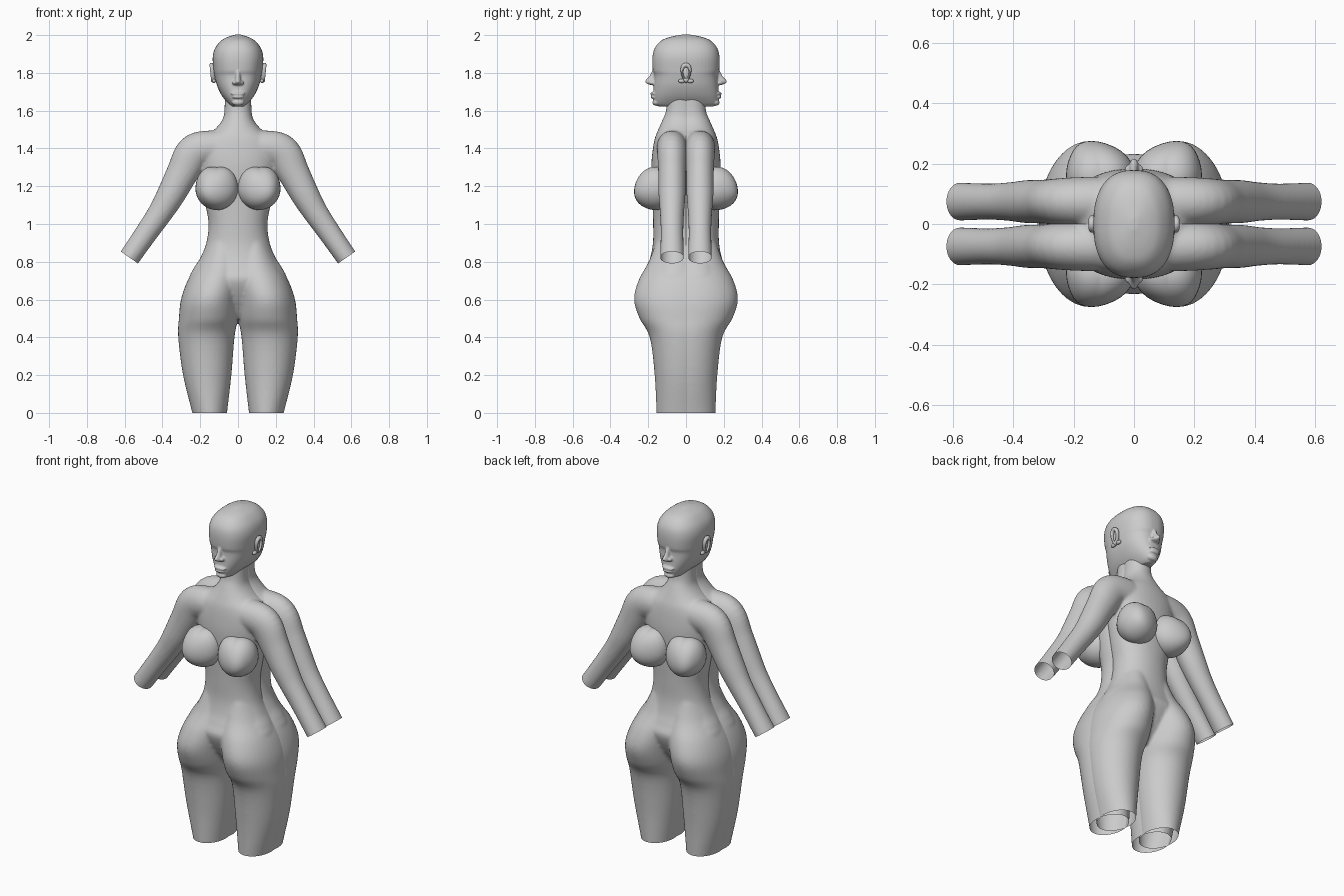
import bpy, bmesh, math
from mathutils import Vector, Matrix

if "Cube" in bpy.data.objects:
    bpy.data.objects.remove(bpy.data.objects["Cube"])


def spline(rows, k=5):
    """Catmull-Rom resampling of rows of numbers."""
    out = []
    for i in range(len(rows) - 1):
        p = [rows[max(0, min(len(rows) - 1, i + d))] for d in (-1, 0, 1, 2)]
        for s in range(k):
            t = s / k
            out.append([b + .5 * t * (c - a + t * (2*a - 5*b + 4*c - d + t * (3*(b - c) + d - a)))
                        for a, b, c, d in zip(*p)])
    return out + [list(rows[-1])]


def loft(bm, rings, n=40, power=2.0):
    """Closed tube through rings of (centre, u axis, v axis)."""
    loops = []
    for c, u, v in rings:
        loop = []
        for i in range(n):
            a = 2 * math.pi * i / n
            ca, sa = math.cos(a), math.sin(a)
            x = math.copysign(abs(ca) ** (2 / power), ca)
            y = math.copysign(abs(sa) ** (2 / power), sa)
            loop.append(bm.verts.new(c + u * x + v * y))
        loops.append(loop)
    for a, b in zip(loops, loops[1:]):
        for i in range(n):
            bm.faces.new((a[i], a[(i + 1) % n], b[(i + 1) % n], b[i]))
    bm.faces.new(loops[0][::-1])
    bm.faces.new(loops[-1])


def upright(rows):
    """Rows of z, centre x, radius x, centre y, radius y."""
    return [(Vector((cx, cy, z)), Vector((rx, 0, 0)), Vector((0, ry, 0)))
            for z, cx, rx, cy, ry in spline(rows)]


def ball(bm, loc, size, rot=(0, 0, 0)):
    m = Matrix.Translation(loc)
    for a, ax in zip(rot, 'XYZ'):
        m = m @ Matrix.Rotation(a, 4, ax)
    return bmesh.ops.create_uvsphere(bm, u_segments=32, v_segments=20, radius=1,
                                     matrix=m @ Matrix.Diagonal((*size, 1)))['verts']


def finish(name, bm, voxel=0, smooth=0):
    bmesh.ops.recalc_face_normals(bm, faces=bm.faces)
    me = bpy.data.meshes.new(name)
    bm.to_mesh(me)
    bm.free()
    ob = bpy.data.objects.new(name, me)
    bpy.context.collection.objects.link(ob)
    bpy.ops.object.select_all(action='DESELECT')
    bpy.context.view_layer.objects.active = ob
    ob.select_set(True)
    if voxel:
        r = ob.modifiers.new("fuse", 'REMESH')
        r.mode, r.voxel_size = 'VOXEL', voxel
        s = ob.modifiers.new("soften", 'SMOOTH')
        s.factor, s.iterations = .5, smooth
        for m in ("fuse", "soften"):
            bpy.ops.object.modifier_apply(modifier=m)
    bpy.ops.object.shade_smooth_by_angle(angle=math.radians(50))
    return ob


def mirror_y(ob):
    m = ob.modifiers.new("front_back", 'MIRROR')
    m.use_axis = (False, True, False)
    m.use_mirror_merge = False


# Front body: torso, arms and thighs fused, later mirrored to the back
bm = bmesh.new()
torso = [(.5, .07, .12), (.6, .18, .19), (.7, .255, .232), (.76, .238, .213), (.82, .2, .19),
         (.9, .168, .175), (1.0, .156, .174), (1.1, .172, .176), (1.2, .19, .18),
         (1.3, .207, .184), (1.38, .215, .178), (1.45, .19, .166), (1.5, .125, .147),
         (1.55, .084, .125), (1.6, .072, .106), (1.7, .07, .1)]
loft(bm, upright([(z, 0, rx, -y * .26, y * .74) for z, rx, y in torso]), power=2.15)
thigh = [(-.04, .148, .087, -.03, .124), (0, .15, .092, -.03, .126), (.2, .163, .128, -.03, .136),
         (.4, .1675, .149, -.03, .162), (.5, .157, .156, -.04, .206), (.6, .148, .154, -.045, .23),
         (.7, .122, .145, -.045, .207), (.8, .09, .118, -.04, .158), (.9, .08, .08, -.04, .12)]
arm = [(.04, 1.40, .085, .08), (.15, 1.405, .09, .082), (.235, 1.375, .096, .078),
       (.295, 1.27, .084, .073), (.355, 1.155, .075, .071), (.41, 1.062, .066, .064),
       (.48, .96, .06, .06), (.575, .823, .056, .063), (.61, .772, .056, .063)]
for s in (-1, 1):
    loft(bm, upright([(z, s * cx, rx, cy, ry) for z, cx, rx, cy, ry in thigh]))
    rows = spline(arm)
    rings = []
    for i, (x, z, r, ry) in enumerate(rows):
        a, b = rows[max(i - 1, 0)], rows[min(i + 1, len(rows) - 1)]
        d = Vector((s * (b[0] - a[0]), 0, b[1] - a[1])).normalized()
        rings.append((Vector((s * x, -.074, z)), Vector((d.z, 0, -d.x)) * r, Vector((0, ry, 0))))
    loft(bm, rings)
body = finish("body", bm, .0085, 7)

# Open ends of thighs and arms
bm = bmesh.new()
bm.from_mesh(body.data)


def cut(test, co, no):
    faces = [f for f in bm.faces if test(f.calc_center_median())]
    geom = set(faces)
    for f in faces:
        geom.update(f.verts)
        geom.update(f.edges)
    bmesh.ops.bisect_plane(bm, geom=list(geom), plane_co=co, plane_no=no, clear_outer=True)


cut(lambda c: c.z < .2, (0, 0, 0), (0, 0, -1))
for s in (-1, 1):
    cut(lambda c: c.x * s > .42 and c.z > .65, (s * .577, 0, .824), (s * .57, 0, -.82))
bm.to_mesh(body.data)
bm.free()
mirror_y(body)

# Bust
bm = bmesh.new()
for s in (-1, 1):
    for v in ball(bm, (0, 0, 0), (1, 1, 1)):
        x, y, z = v.co
        if z > 0:
            z *= 1 + .22 * abs(x)
        tip = max(0, -y) ** 3
        v.co = (s * .112 + x * .113 + s * .03 * tip, -.162 + y * .113, 1.187 + z * .113 - .015 * tip)
mirror_y(finish("bust", bm))

# Head with a face on both sides
bm = bmesh.new()
skull = [(1.622, .035, .145), (1.64, .055, .168), (1.68, .086, .173), (1.73, .11, .171),
         (1.785, .124, .168), (1.815, .129, .176), (1.88, .134, .178), (1.93, .122, .166),
         (1.97, .09, .132), (1.99, .055, .085), (2.003, .012, .02)]
loft(bm, upright([(z, 0, rx, 0, ry) for z, rx, ry in skull]), n=48, power=2.4)
for s in (-1, 1):
    # Nose, nostrils, lips and chin
    nose = [(1.735, .014, .172, .012), (1.745, .02, .175, .036), (1.758, .017, .175, .041),
            (1.78, .013, .17, .026), (1.81, .011, .168, .012)]
    loft(bm, upright([(z, 0, rx, s * cy, ry) for z, rx, cy, ry in nose]), n=20)
    for x in (-.019, .019):
        ball(bm, (x, s * .178, 1.748), (.012, .018, .011))
    ball(bm, (0, s * .172, 1.69), (.038, .017, .009))
    ball(bm, (0, s * .172, 1.673), (.032, .016, .010))
    ball(bm, (0, s * .158, 1.643), (.032, .02, .017))
finish("head", bm, .005, 3)

# Ears
bm = bmesh.new()
for s in (-1, 1):
    n, m = 28, 10
    grid = []
    for i in range(n):
        a = 2 * math.pi * i / n
        ring = []
        for j in range(m):
            b = 2 * math.pi * j / m
            r = 1 + .3 * math.cos(b)
            z = math.sin(a) * r * .041
            ring.append(bm.verts.new((s * (.135 + .012 * math.sin(b) + z * .1),
                                      math.cos(a) * r * (.021 + z * .15), 1.8 + z)))
        grid.append(ring)
    for i in range(n):
        for j in range(m):
            bm.faces.new((grid[i][j], grid[(i + 1) % n][j],
                          grid[(i + 1) % n][(j + 1) % m], grid[i][(j + 1) % m]))
    ball(bm, (s * .128, 0, 1.8), (.01, .018, .036))
    for y in (-.022, .022):
        ball(bm, (s * .127, y, 1.757), (.01, .018, .011))
finish("ears", bm)
